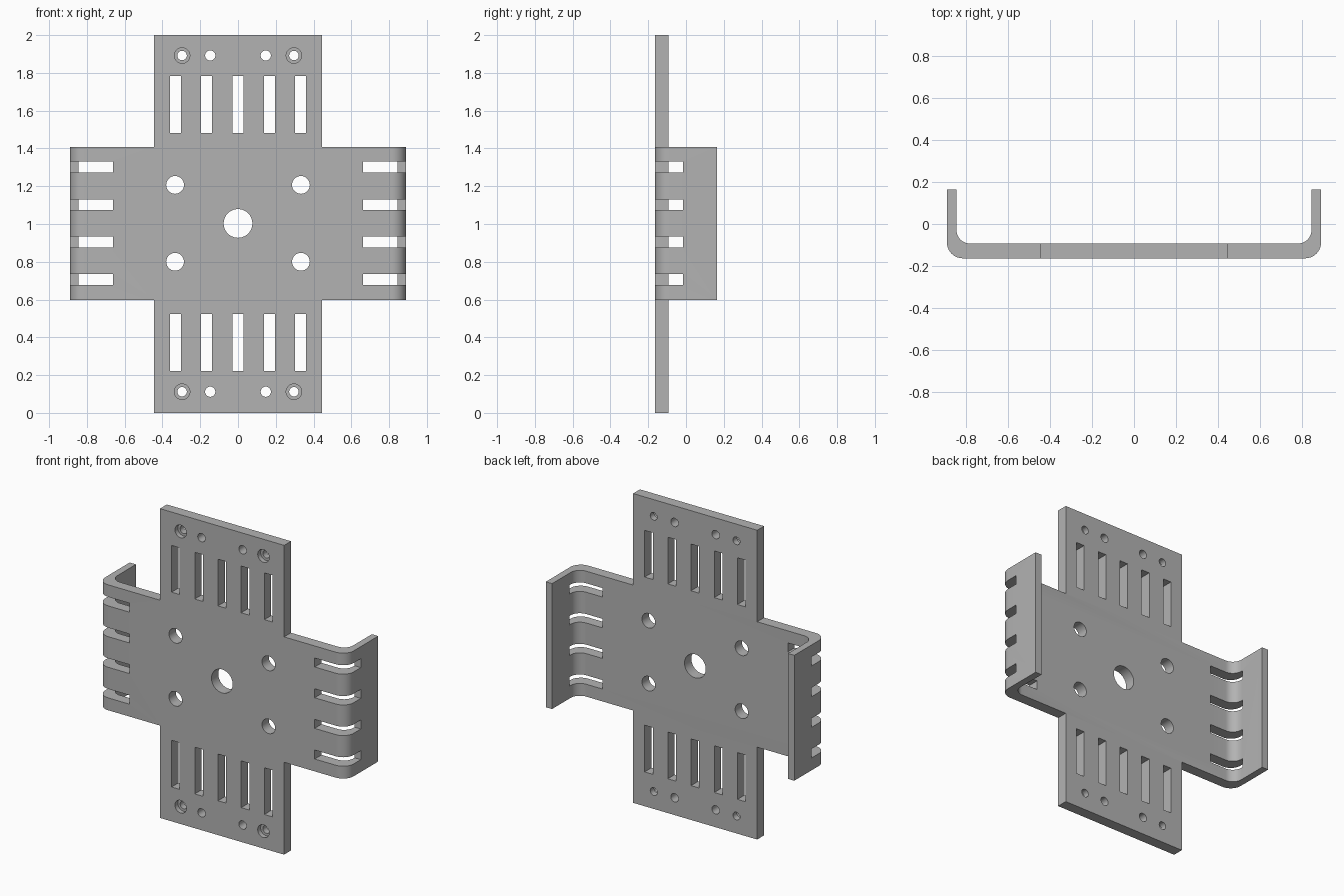
import bpy, bmesh, math
from mathutils import Matrix, Vector

cube = bpy.data.objects.get("Cube")
if cube:
    bpy.data.objects.remove(cube)

FRONT, BACK, RIM = -0.163, -0.093, 0.163   # plate faces and flange edge in y
HALF, NARROW, WALL = 0.889, 0.444, 0.045   # half widths, flange thickness
LOW, HIGH = 0.597, 1.408                   # height range of the bent band

steel = bpy.data.materials.new("grey_steel")
steel.use_nodes = True
steel.diffuse_color = (0.45, 0.45, 0.45, 1)
steel.node_tree.nodes["Principled BSDF"].inputs["Base Color"].default_value = (0.45, 0.45, 0.45, 1)


def make(name, bm):
    bmesh.ops.recalc_face_normals(bm, faces=bm.faces)
    mesh = bpy.data.meshes.new(name)
    bm.to_mesh(mesh)
    bm.free()
    mesh.materials.append(steel)
    obj = bpy.data.objects.new(name, mesh)
    bpy.context.collection.objects.link(obj)
    return obj


def box(bm, x0, x1, y0, y1, z0, z1):
    size = Matrix.Diagonal((x1 - x0, y1 - y0, z1 - z0, 1))
    place = Matrix.Translation(((x0 + x1) / 2, (y0 + y1) / 2, (z0 + z1) / 2))
    bmesh.ops.create_cube(bm, size=1, matrix=place @ size)


def drill(bm, x, z, r, y0=-0.4, y1=0.1):
    place = Matrix.Translation((x, (y0 + y1) / 2, z)) @ Matrix.Rotation(math.pi / 2, 4, "X")
    bmesh.ops.create_cone(bm, cap_ends=True, segments=40, radius1=r, radius2=r,
                          depth=y1 - y0, matrix=place)


def arc(x, y, r, start, end, steps=10):
    angles = [math.radians(start + (end - start) * i / steps) for i in range(steps + 1)]
    return [(x + r * math.cos(a), y + r * math.sin(a)) for a in angles]


# Bent band: U-shaped profile with rounded corners, extruded upwards
R_OUT, R_IN = 0.075, 0.065
inner = HALF - WALL
side = arc(HALF - R_OUT, FRONT + R_OUT, R_OUT, -90, 0)
side += [(HALF, RIM), (inner, RIM)]
side += arc(inner - R_IN, BACK + R_IN, R_IN, 0, -90)
outline = side + [(-x, y) for x, y in reversed(side)]
bm = bmesh.new()
face = bm.faces.new([bm.verts.new((x, y, LOW)) for x, y in outline])
grown = bmesh.ops.extrude_face_region(bm, geom=[face])["geom"]
bmesh.ops.translate(bm, vec=Vector((0, 0, HIGH - LOW)),
                    verts=[v for v in grown if isinstance(v, bmesh.types.BMVert)])
bracket = make("bracket_plate", bm)

# Tall middle plate
bm = bmesh.new()
box(bm, -NARROW, NARROW, FRONT, BACK, 0, 2)
tall_plate = make("tall_plate", bm)

# Slots and through holes
bm = bmesh.new()
drill(bm, 0, 1.003, 0.076)
for s in (-1, 1):
    for z in (0.8, 1.207):
        drill(bm, s * 0.333, z, 0.047)
    for z in (0.112, 1.892):
        drill(bm, s * 0.147, z, 0.027)
        drill(bm, s * 0.296, z, 0.025)
    for z in (0.706, 0.904, 1.102, 1.301):
        x0, x1 = sorted((s * 0.663, s * 1.0))
        box(bm, x0, x1, -0.4, -0.015, z - 0.029, z + 0.029)
for i in range(-2, 3):
    for z in (0.222, 1.482):
        box(bm, i * 0.166 - 0.029, i * 0.166 + 0.029, -0.4, 0.1, z, z + 0.302)
openings = make("openings_cutter", bm)

# Counterbores on the front of the outer corner holes
bm = bmesh.new()
for x in (-0.296, 0.296):
    for z in (0.112, 1.892):
        drill(bm, x, z, 0.041, -0.4, FRONT + 0.03)
counterbores = make("counterbore_cutter", bm)

# Join the plates, cut the openings and bake the result
bpy.ops.object.select_all(action="DESELECT")
bpy.context.view_layer.objects.active = bracket
bracket.select_set(True)
for tool, operation in ((tall_plate, "UNION"), (openings, "DIFFERENCE"),
                        (counterbores, "DIFFERENCE")):
    tool.hide_render = True
    mod = bracket.modifiers.new(tool.name, "BOOLEAN")
    mod.object, mod.operation, mod.solver = tool, operation, "EXACT"
    bpy.ops.object.modifier_apply(modifier=mod.name)
    bpy.data.objects.remove(tool)
bpy.ops.object.shade_smooth_by_angle(angle=math.radians(30))
